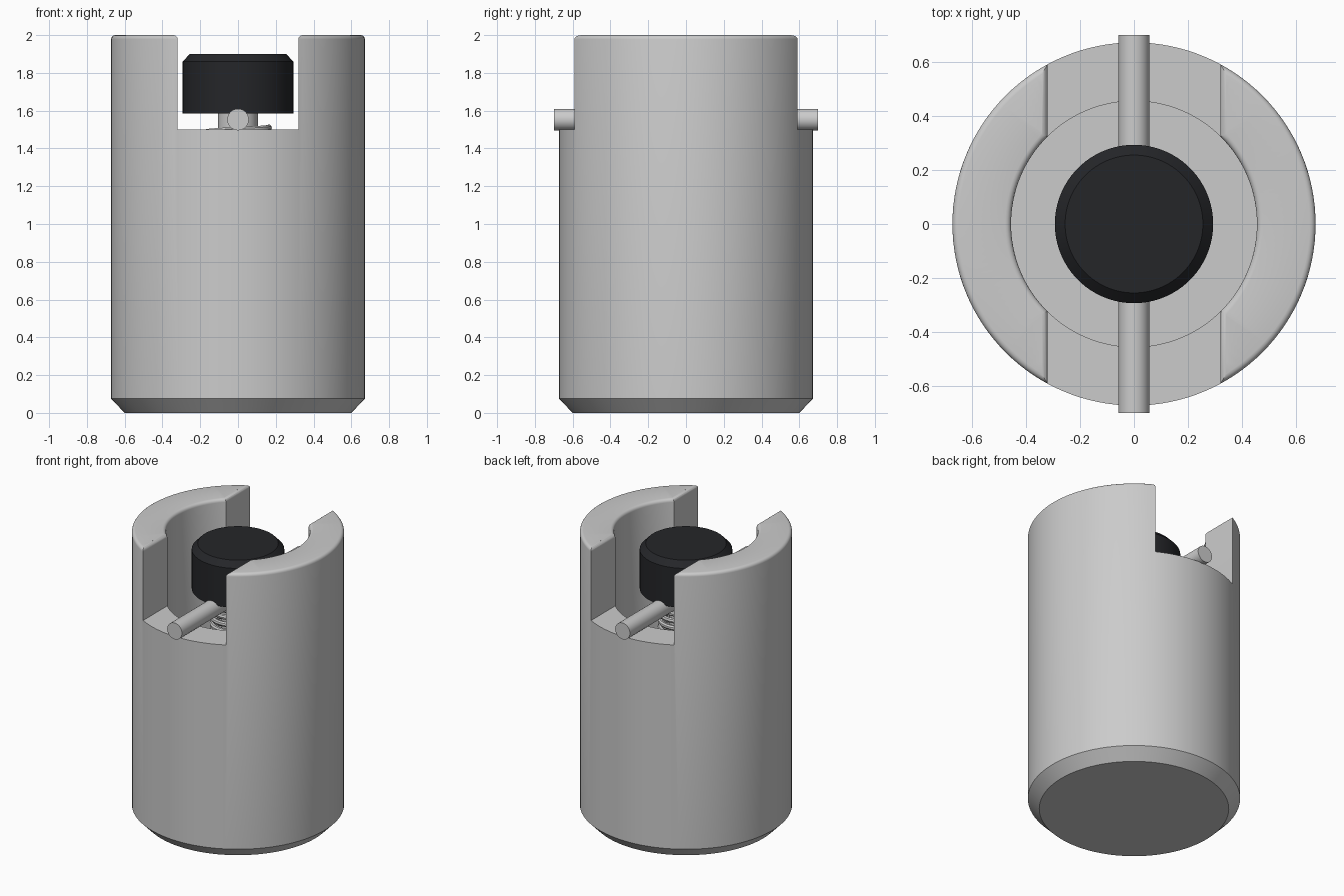
import bpy, bmesh, math

if "Cube" in bpy.data.objects:
    bpy.data.objects.remove(bpy.data.objects["Cube"])

def activate(ob):
    bpy.ops.object.select_all(action='DESELECT')
    ob.select_set(True)
    bpy.context.view_layer.objects.active = ob

def smooth(ob):
    activate(ob)
    bpy.ops.object.shade_smooth_by_angle(angle=math.radians(25))

def add_mesh(name, bm):
    bmesh.ops.recalc_face_normals(bm, faces=bm.faces)
    me = bpy.data.meshes.new(name)
    bm.to_mesh(me)
    bm.free()
    ob = bpy.data.objects.new(name, me)
    bpy.context.collection.objects.link(ob)
    return ob

def lathe(name, profile, n=96):
    """Revolve (radius, z) points about z; both ends are capped."""
    bm = bmesh.new()
    rings = [[bm.verts.new((r * math.cos(2 * math.pi * i / n), r * math.sin(2 * math.pi * i / n), z))
              for i in range(n)] for r, z in profile]
    for a, b in zip(rings, rings[1:]):
        for i in range(n):
            j = (i + 1) % n
            bm.faces.new((a[i], a[j], b[j], b[i]))
    bm.faces.new(rings[0])
    bm.faces.new(rings[-1])
    return add_mesh(name, bm)

def arc(cx, cz, r, a0, a1, steps=4):
    return [(cx + r * math.cos(math.radians(a0 + (a1 - a0) * i / steps)),
             cz + r * math.sin(math.radians(a0 + (a1 - a0) * i / steps))) for i in range(steps + 1)]

R, BORE, FLOOR, F, SLOT = 0.672, 0.455, 0.9, 0.022, 0.32

# Body: chamfered foot, rounded rim, central bore
body = lathe("body", [(0.6, 0), (R, 0.075)] + arc(R - F, 2 - F, F, 0, 90)
             + arc(BORE + F, 2 - F, F, 90, 180) + [(BORE, FLOOR)], 128)

# Slot across the top, with rounded upper edges
half = [(SLOT, 1.5)] + arc(SLOT + F, 2 - F, F, 180, 95) + [(SLOT + F, 2.1)]
outline = half + [(-x, z) for x, z in reversed(half)]
bm = bmesh.new()
face = bm.faces.new([bm.verts.new((x, -1, z)) for x, z in outline])
ext = bmesh.ops.extrude_face_region(bm, geom=[face])
bmesh.ops.translate(bm, vec=(0, 2, 0), verts=[v for v in ext["geom"] if isinstance(v, bmesh.types.BMVert)])
cutter = add_mesh("slot_cutter", bm)
cutter.hide_render = True
mod = body.modifiers.new("slot", 'BOOLEAN')
mod.object = cutter
mod.operation = 'DIFFERENCE'
mod.solver = 'EXACT'
activate(body)
bpy.ops.object.modifier_apply(modifier=mod.name)
bpy.data.objects.remove(cutter)
smooth(body)

# Plunger button and stem
button = lathe("button", [(0.293, 1.585), (0.293, 1.86), (0.255, 1.9)])
smooth(button)
black = bpy.data.materials.new("black")
black.diffuse_color = (0.018, 0.019, 0.022, 1)
black.use_nodes = True
black.node_tree.nodes["Principled BSDF"].inputs["Base Color"].default_value = black.diffuse_color
button.data.materials.append(black)
smooth(lathe("stem", [(0.105, FLOOR), (0.105, 1.59)], 48))

# Cross pin
bpy.ops.mesh.primitive_cylinder_add(vertices=48, radius=0.057, depth=1.4,
                                    location=(0, 0, 1.553), rotation=(math.pi / 2, 0, 0))
pin = bpy.context.object
pin.name = "cross_pin"
smooth(pin)

# Coil spring around the stem
turns, per, wire = 12, 32, 0.017
cu = bpy.data.curves.new("spring", 'CURVE')
cu.dimensions = '3D'
cu.bevel_depth = wire
cu.bevel_resolution = 2
cu.use_fill_caps = True
sp = cu.splines.new('POLY')
sp.points.add(turns * per)
for i, p in enumerate(sp.points):
    a = 2 * math.pi * i / per
    z = FLOOR + wire + (1.51 - FLOOR - wire) * i / (turns * per)
    p.co = (0.163 * math.cos(a), 0.163 * math.sin(a), z, 1)
spring = bpy.data.objects.new("spring", cu)
bpy.context.collection.objects.link(spring)
activate(spring)
bpy.ops.object.convert(target='MESH')
smooth(bpy.context.object)
